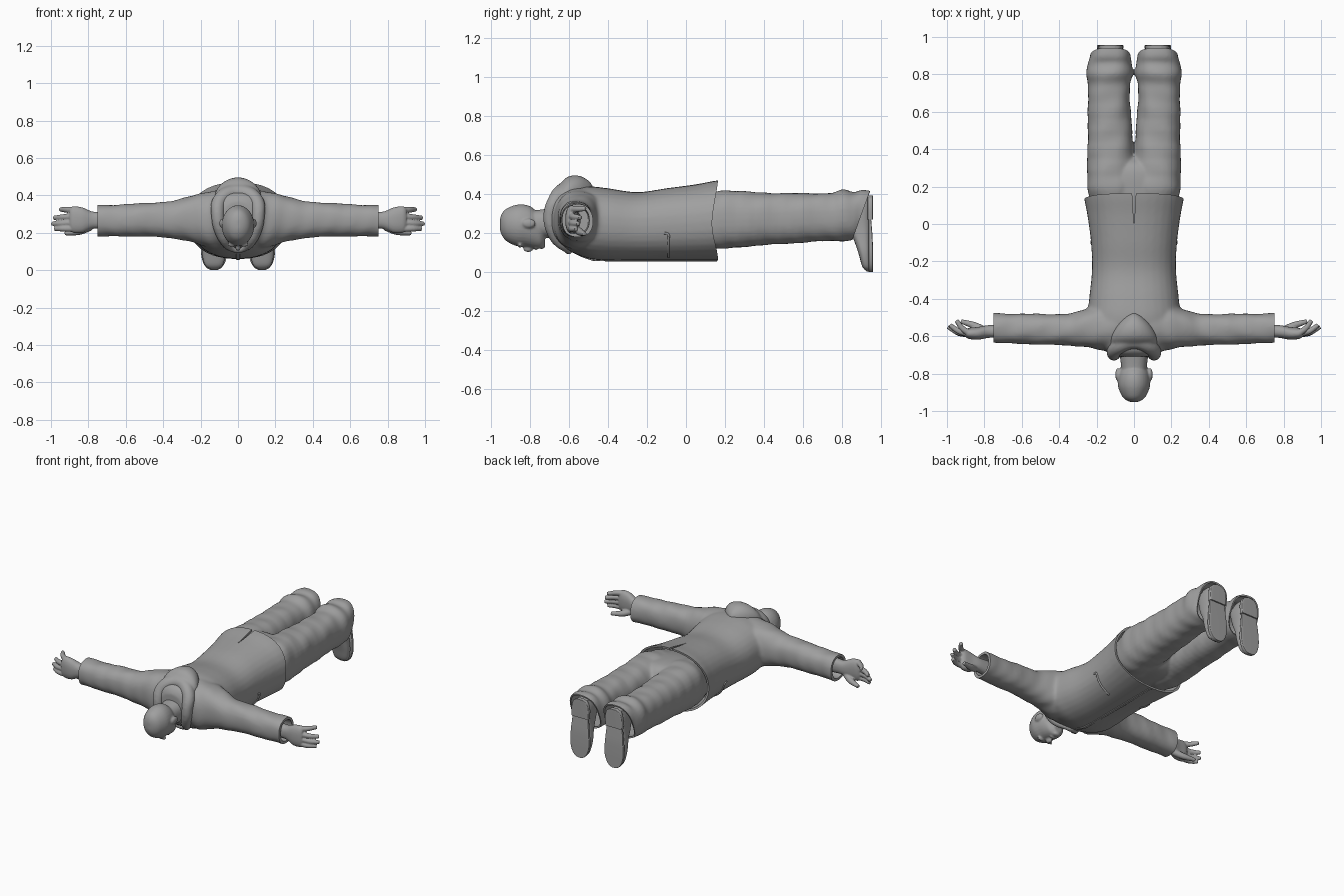
import bpy, bmesh
from math import sin, cos, pi, copysign
from mathutils import Vector

cube = bpy.data.objects.get("Cube")
if cube:
    bpy.data.objects.remove(cube, do_unlink=True)

# One dark grey for every part
grey = bpy.data.materials.new("dark_grey")
grey.use_nodes = True
shade = (.35, .35, .35, 1)
grey.diffuse_color = shade
grey.node_tree.nodes["Principled BSDF"].inputs["Base Color"].default_value = shade

parts = []


def add_object(name, bm):
    mesh = bpy.data.meshes.new(name)
    bm.to_mesh(mesh)
    bm.free()
    obj = bpy.data.objects.new(name, mesh)
    bpy.context.collection.objects.link(obj)
    parts.append(obj)
    return obj


def discard(obj):
    parts.remove(obj)
    bpy.data.objects.remove(obj, do_unlink=True)


def bake(obj):
    """Replace the object's mesh by its evaluated result."""
    evaluated = obj.evaluated_get(bpy.context.evaluated_depsgraph_get())
    mesh = bpy.data.meshes.new_from_object(evaluated)
    obj.modifiers.clear()
    obj.data = mesh


def cut(obj, cutter):
    cutter.hide_render = True
    mod = obj.modifiers.new("cut", "BOOLEAN")
    mod.operation, mod.solver, mod.object = "DIFFERENCE", "EXACT", cutter
    bake(obj)
    discard(cutter)


def spline(a, b, c, d, t):
    return tuple(0.5 * (2 * q + (r - p) * t + (2 * p - 5 * q + 4 * r - s) * t * t
                        + (3 * q - p - 3 * r + s) * t ** 3)
                 for p, q, r, s in zip(a, b, c, d))


def loft(name, axis, rings, power=2.3, sides=32, steps=5, folds=0):
    """Skin rounded sections given as (station, u min, u max, v min, v max)."""
    order = {"x": (0, 1, 2), "y": (1, 0, 2), "z": (2, 0, 1)}[axis]
    padded = [rings[0]] + rings + [rings[-1]]
    stations = [spline(*padded[i:i + 4], k / steps)
                for i in range(len(rings) - 1) for k in range(steps)]
    stations.append(rings[-1])
    bm = bmesh.new()
    loops = []
    for s, u0, u1, v0, v1 in stations:
        loop = []
        for k in range(sides):
            t = 2 * pi * k / sides
            c, d = cos(t), sin(t)
            ripple = 1 + folds * sin(45 * s + 3 * c) * sin(17 * s + 2 * t)
            u = copysign(abs(c) ** (2 / power), c) * ripple
            v = copysign(abs(d) ** (2 / power), d) * ripple
            co = [0, 0, 0]
            co[order[0]] = s
            co[order[1]] = (u0 + u1) / 2 + u * (u1 - u0) / 2
            co[order[2]] = (v0 + v1) / 2 + v * (v1 - v0) / 2
            loop.append(bm.verts.new(co))
        loops.append(loop)
    for a, b in zip(loops, loops[1:]):
        for k in range(sides):
            n = (k + 1) % sides
            bm.faces.new((a[k], a[n], b[n], b[k]))
    bm.faces.new(loops[0])
    bm.faces.new(loops[-1])
    bmesh.ops.recalc_face_normals(bm, faces=bm.faces)
    return add_object(name, bm)


def centred(name, rings, **options):
    """Loft along y, symmetric in x, from (y, half width, z min, z max)."""
    return loft(name, "y", [(y, -w, w, lo, hi) for y, w, lo, hi in rings], **options)


def tube(name, points, cyclic=False):
    """Bevelled curve through (x, y, z, radius)."""
    curve = bpy.data.curves.new(name, "CURVE")
    curve.dimensions, curve.bevel_depth = "3D", 1
    curve.bevel_resolution, curve.resolution_u = 4, 8
    curve.use_fill_caps = True
    path = curve.splines.new("BEZIER")
    path.use_cyclic_u = cyclic
    path.bezier_points.add(len(points) - 1)
    for knot, (x, y, z, r) in zip(path.bezier_points, points):
        knot.co, knot.radius = (x, y, z), r
        knot.handle_left_type = knot.handle_right_type = "AUTO"
    temp = bpy.data.objects.new(name, curve)
    bpy.context.collection.objects.link(temp)
    bpy.context.view_layer.update()
    mesh = bpy.data.meshes.new_from_object(
        temp.evaluated_get(bpy.context.evaluated_depsgraph_get()))
    bpy.data.objects.remove(temp, do_unlink=True)
    bm = bmesh.new()
    bm.from_mesh(mesh)
    return add_object(name, bm)


def ball(name, centre, size):
    bm = bmesh.new()
    bmesh.ops.create_uvsphere(bm, u_segments=24, v_segments=14, radius=1)
    bmesh.ops.scale(bm, vec=size, verts=bm.verts)
    bmesh.ops.translate(bm, vec=centre, verts=bm.verts)
    return add_object(name, bm)


def mirrored(obj, name):
    bm = bmesh.new()
    bm.from_mesh(obj.data)
    bmesh.ops.scale(bm, vec=(-1, 1, 1), verts=bm.verts)
    bmesh.ops.reverse_faces(bm, faces=bm.faces)
    return add_object(name, bm)


def fuse(name, objects, voxel, smoothing):
    """Merge overlapping solids into one soft surface."""
    bm = bmesh.new()
    for obj in objects:
        bm.from_mesh(obj.data)
        discard(obj)
    result = add_object(name, bm)
    remesh = result.modifiers.new("remesh", "REMESH")
    remesh.mode, remesh.voxel_size = "VOXEL", voxel
    smooth = result.modifiers.new("smooth", "SMOOTH")
    smooth.factor, smooth.iterations = 0.5, smoothing
    bake(result)
    return result


# Jacket body and sleeves
torso = centred("torso", [
    (-.71, .08, .20, .37), (-.68, .15, .16, .41), (-.6, .21, .11, .43),
    (-.5, .245, .07, .44), (-.4, .24, .06, .43), (-.25, .225, .06, .41),
    (-.1, .23, .06, .43), (.05, .25, .06, .45), (.16, .27, .06, .47), (.3, .28, .06, .48)])
sleeve = loft("sleeve", "x", [
    (.05, -.68, -.42, .13, .43), (.15, -.68, -.42, .12, .42), (.25, -.66, -.45, .15, .4),
    (.35, -.65, -.48, .17, .37), (.5, -.645, -.48, .18, .36), (.65, -.64, -.48, .18, .35),
    (.75, -.635, -.475, .18, .35), (.85, -.635, -.475, .18, .35)], folds=.03)
jacket = fuse("jacket", [torso, sleeve, mirrored(sleeve, "other_sleeve")], .01, 8)

# Open hem dipping at front and back, back vent and open cuffs
cut(jacket, loft("hem_cutter", "z", [(-.1, -.5, .5, .175, 1), (.08, -.5, .5, .163, 1),
                                     (.25, -.5, .5, .133, 1), (.46, -.5, .5, .163, 1),
                                     (.6, -.5, .5, .175, 1)], power=30))
cut(jacket, centred("lining_cutter", [(-.02, .22, .08, .42), (.17, .258, .073, .458),
                                      (.4, .265, .073, .465)]))
cut(jacket, centred("vent_cutter", [(0, .001, .4, .6), (.2, .012, .4, .6)], power=8))
for side in (-1, 1):
    cut(jacket, loft("cuff_cutter", "x", [(side * .75, -1, 0, 0, 1), (side * 1.2, -1, 0, 0, 1)]))
    cut(jacket, loft("cuff_lining", "x", [(side * .67, -.61, -.5, .2, .33),
                                          (side * .85, -.622, -.488, .192, .338)]))

# Hood lying on the upper back and wrapping the neck
collar = [(.09, -.66, .38, .042), (.108, -.695, .29, .036),
          (.08, -.668, .18, .033), (.025, -.605, .115, .02)]
rim = tube("rim", [(0, -.625, .415, .045)] + collar
           + [(-x, y, z, r) for x, y, z, r in reversed(collar)], cyclic=True)
pouch = centred("pouch", [(-.475, .01, .4, .44), (-.5, .05, .36, .47), (-.55, .095, .33, .495),
                          (-.61, .125, .3, .487), (-.66, .12, .3, .43)], power=2)
fuse("hood", [rim, pouch], .008, 8)

# Zip placket and pocket welts
centred("zip_placket", [(-.58, .01, .1, .14), (-.5, .01, .066, .09),
                        (-.4, .01, .056, .08), (.158, .01, .056, .075)], power=6)
welt = tube("left_pocket_welt", [
    (.225, -.11, .2, .006), (.226, -.092, .195, .006), (.215, -.09, .165, .006),
    (.194, -.09, .13, .006), (.167, -.09, .105, .006), (.124, -.09, .08, .006)])
mirrored(welt, "right_pocket_welt")

# Head, neck and face
skull = centred("skull", [
    (-.953, .012, .22, .27), (-.943, .04, .19, .3), (-.92, .064, .16, .325),
    (-.87, .085, .135, .345), (-.82, .085, .13, .345), (-.78, .077, .124, .325),
    (-.745, .06, .122, .27), (-.722, .03, .14, .2)], power=2)
neck = centred("neck", [(-.82, .06, .2, .315), (-.75, .07, .18, .32), (-.62, .085, .17, .34)])
features = [ball("nose", (0, -.808, .122), (.014, .026, .02)),
            ball("lips", (0, -.768, .124), (.026, .01, .01)),
            ball("chin", (0, -.738, .135), (.026, .018, .016))]
for side in (-1, 1):
    features.append(ball("brow", (side * .032, -.85, .137), (.026, .009, .012)))
    features.append(ball("ear", (side * .086, -.805, .25), (.014, .036, .024)))
fuse("head", [skull, neck] + features, .006, 3)

# Hands: palm, four fingers and thumb
palm = loft("palm", "x", [
    (.68, -.61, -.54, .215, .32), (.77, -.608, -.54, .222, .312), (.83, -.618, -.55, .2, .335),
    (.88, -.615, -.555, .2, .342), (.9, -.605, -.565, .215, .33)])
digits = [palm, tube("thumb", [(.79, -.575, .232, .022), (.85, -.545, .208, .02),
                               (.925, -.52, .197, .012)])]
tips = [(.98, -.56, .222), (.995, -.55, .248), (.985, -.54, .28), (.95, -.515, .325)]
for i, tip in enumerate(tips):
    root = Vector((.875, -.587, .222 + .033 * i))
    middle = root.lerp(Vector(tip), .55) - Vector((0, .012, 0))
    digits.append(tube("finger", [(*root, .018), (*middle, .016), (*tip, .012)]))
hand = fuse("left_hand", digits, .005, 2)
mirrored(hand, "right_hand")

# Trousers with slanted open cuffs
seat = centred("seat", [(.0, .19, .14, .38), (.12, .225, .13, .405), (.25, .22, .135, .41),
                        (.32, .15, .17, .39), (.36, .05, .22, .33)])
leg = loft("leg", "y", [
    (.02, .0, .205, .14, .38), (.12, -.01, .232, .125, .405), (.2, -.01, .25, .12, .42),
    (.35, -.004, .25, .135, .41), (.5, .01, .247, .145, .405), (.65, .02, .247, .155, .405),
    (.74, .022, .247, .16, .405), (.8, .008, .253, .16, .422), (.86, .01, .248, .165, .412),
    (.9, .018, .235, .18, .422), (.98, .033, .227, .19, .412)], power=2.4, folds=.025)
trousers = fuse("trousers", [seat, leg, mirrored(leg, "other_leg")], .009, 5)
bm = bmesh.new()
bm.from_mesh(trousers.data)
bmesh.ops.bisect_plane(bm, geom=bm.verts[:] + bm.edges[:] + bm.faces[:],
                       plane_co=(0, .9, .3), plane_no=(0, 1, -.36), clear_outer=True)
bm.to_mesh(trousers.data)
bm.free()
trousers.modifiers.new("cloth", "SOLIDIFY").thickness = .01
bake(trousers)

# Shoes standing toe down, with sole and heel
shoe = loft("left_shoe_upper", "z", [
    (.005, .11, .145, .925, .945), (.03, .08, .178, .902, .945), (.1, .065, .193, .882, .945),
    (.18, .072, .187, .853, .945), (.24, .078, .182, .82, .945), (.33, .075, .18, .8, .945),
    (.38, .09, .17, .83, .945)], power=2.8)
sole = loft("left_shoe_sole", "z", [
    (0, .113, .143, .935, .957), (.012, .09, .167, .935, .957), (.045, .068, .188, .935, .957),
    (.1, .057, .198, .935, .957), (.18, .062, .194, .935, .955), (.27, .07, .185, .935, .948)],
    power=9)
heel = loft("left_shoe_heel", "z", [
    (.27, .066, .188, .93, .957), (.33, .062, .188, .93, .957), (.375, .075, .175, .93, .957),
    (.392, .105, .145, .93, .957)], power=9)
for piece in (shoe, sole, heel):
    mirrored(piece, piece.name.replace("left", "right"))

# Shared colour and smooth shading with crisp hems
bpy.ops.object.select_all(action="DESELECT")
for obj in parts:
    obj.data.materials.clear()
    obj.data.materials.append(grey)
    obj.select_set(True)
bpy.context.view_layer.objects.active = parts[0]
bpy.ops.object.shade_smooth_by_angle(angle=pi / 4)
